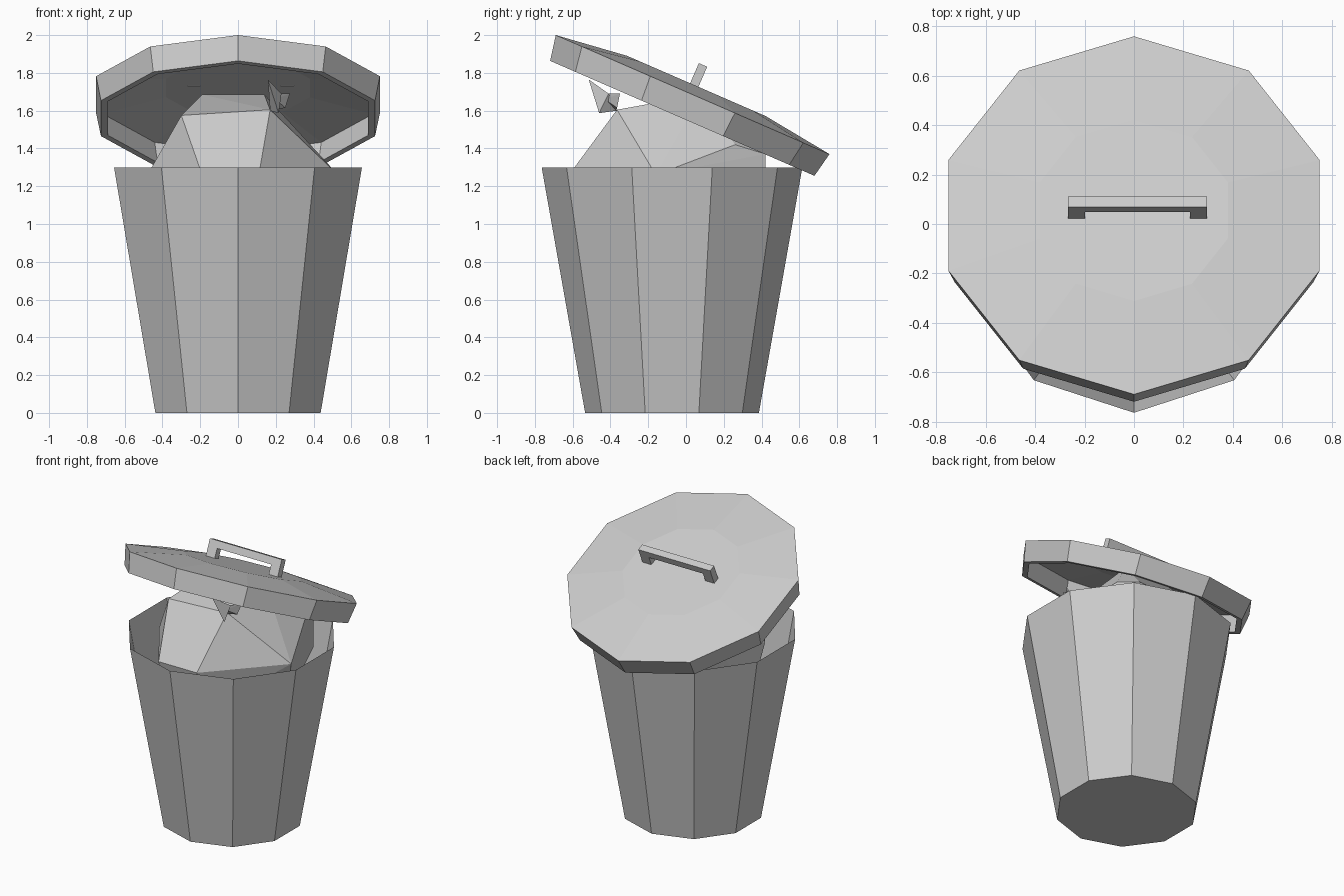
import bpy, bmesh
from math import sin, cos, pi, radians
from mathutils import Matrix, Vector

if "Cube" in bpy.data.objects:
    bpy.data.objects.remove(bpy.data.objects["Cube"])

SIDES = 10
LID = Matrix.Translation((0, 0.035, 1.685)) @ Matrix.Rotation(radians(-23.5), 4, 'X')


def finish(bm, name, matrix=None):
    bmesh.ops.recalc_face_normals(bm, faces=bm.faces)
    mesh = bpy.data.meshes.new(name)
    bm.to_mesh(mesh)
    bm.free()
    ob = bpy.data.objects.new(name, mesh)
    bpy.context.collection.objects.link(ob)
    if matrix:
        ob.matrix_world = matrix
    return ob


def lathe(name, profile, matrix, caps):
    """Sweep (radius, z) points round a ten-sided ring, capping chosen ends."""
    bm = bmesh.new()
    rings = [[bm.verts.new((r * sin(2 * pi * i / SIDES), -r * cos(2 * pi * i / SIDES), z))
              for i in range(SIDES)] for r, z in profile]
    for a, b in zip(rings, rings[1:]):
        for i in range(SIDES):
            j = (i + 1) % SIDES
            bm.faces.new((a[i], a[j], b[j], b[i]))
    for c in caps:
        bm.faces.new(rings[c])
    return finish(bm, name, matrix)


def hull(name, points):
    bm = bmesh.new()
    for p in points:
        bm.verts.new(p)
    res = bmesh.ops.convex_hull(bm, input=bm.verts)
    loose = {v for v in bm.verts if not v.link_faces}
    bmesh.ops.delete(bm, geom=list(loose), context='VERTS')
    return finish(bm, name)


# Open tapered bin
lathe("bin_body", [(0.46, 0), (0.69, 1.3)], Matrix.Translation((0, -0.074, 0)), [0])

# Tilted lid with a shallow raised centre and a hollow underside
lathe("lid", [(0.4, 0.05), (0.79, 0), (0.763, -0.137), (0.725, -0.137),
              (0.75, -0.012), (0.4, 0.038)], LID, [0, -1])

# Lid handle: one bridge-shaped outline, extruded
outline = [(-0.268, 0.035), (-0.268, 0.166), (0.296, 0.166), (0.296, 0.035),
           (0.226, 0.035), (0.226, 0.116), (-0.198, 0.116), (-0.198, 0.035)]
bm = bmesh.new()
face = bm.faces.new([bm.verts.new((x, -0.036, z)) for x, z in outline])
ext = bmesh.ops.extrude_face_region(bm, geom=[face], use_keep_orig=True)
bmesh.ops.translate(bm, vec=(0, 0.048, 0),
                    verts=[v for v in ext["geom"] if isinstance(v, bmesh.types.BMVert)])
finish(bm, "lid_handle", LID)

# Faceted rubbish bag filling the bin
hull("rubbish_bag", [
    (0.17, -0.365, 1.605), (-0.3, -0.35, 1.575), (-0.19, 0.08, 1.685), (0.14, 0.08, 1.685),
    (0.11, -0.62, 1.26), (-0.19, -0.62, 1.26),
    (0.53, -0.16, 1.26), (-0.48, -0.2, 1.26),
    (0.36, 0.26, 1.42), (0.3, 0.42, 1.37), (-0.36, 0.26, 1.42), (-0.28, 0.42, 1.35),
    (0.3, 0.42, 1.1), (-0.28, 0.42, 1.1), (0.45, -0.1, 0.95), (-0.45, -0.1, 0.95),
    (0.1, -0.55, 0.95), (-0.18, -0.55, 0.95)])

# Two pointed ends of the bag's knot
hull("bag_knot_front", [(0.158, -0.515, 1.765), (0.215, -0.46, 1.587),
                        (0.17, -0.365, 1.6), (0.23, -0.41, 1.69)])
hull("bag_knot_back", [(0.275, -0.35, 1.69), (0.25, -0.365, 1.615),
                       (0.2, -0.43, 1.66), (0.17, -0.37, 1.6), (0.22, -0.41, 1.69)])
